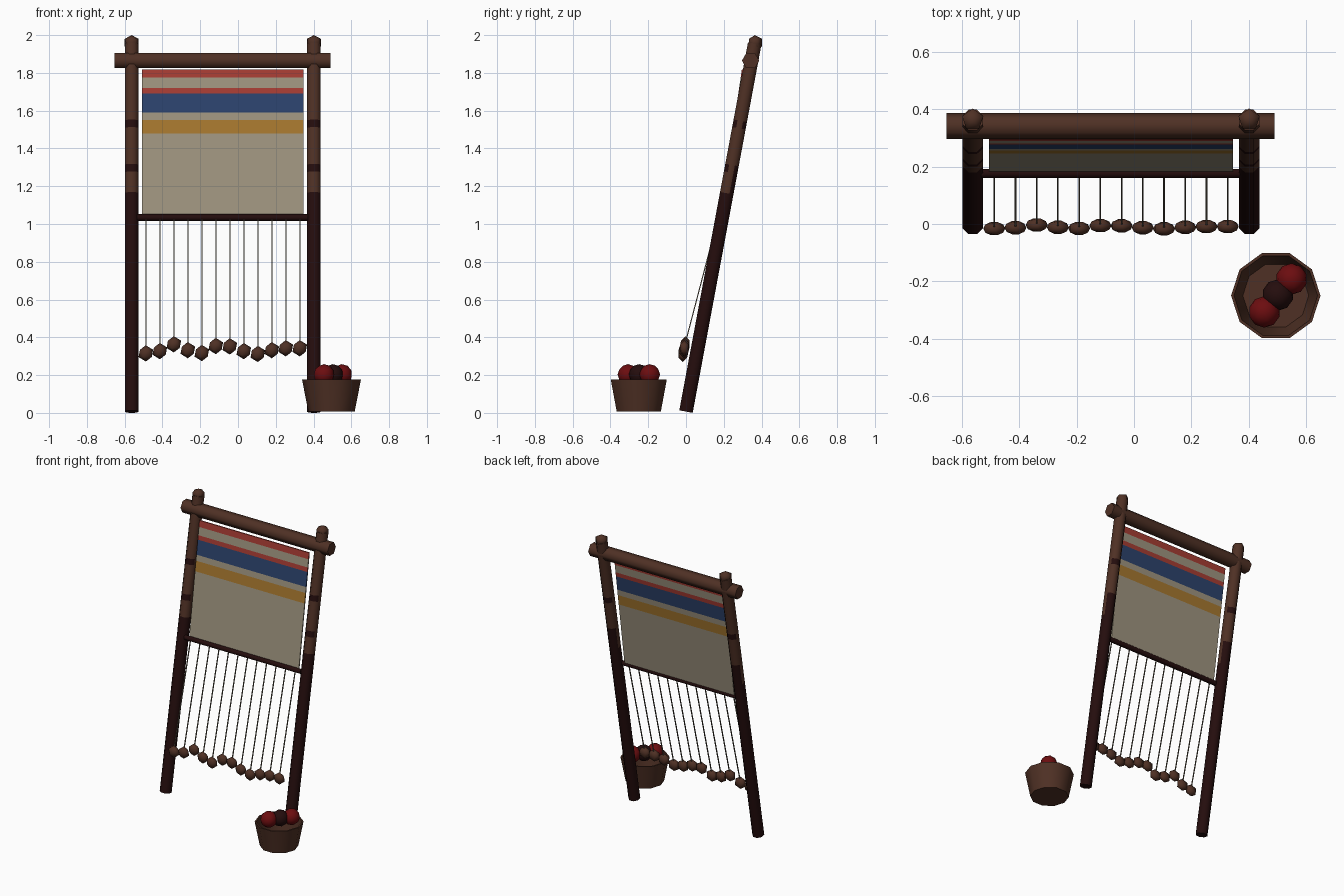
import bpy, bmesh, math
from mathutils import Vector

if "Cube" in bpy.data.objects:
    bpy.data.objects.remove(bpy.data.objects["Cube"])

def mat(name, r, g, b):
    m = bpy.data.materials.new(name)
    m.diffuse_color = (r, g, b, 1)
    m.use_nodes = True
    m.node_tree.nodes["Principled BSDF"].inputs["Base Color"].default_value = m.diffuse_color
    return m

WOOD = mat("brown wood", 0.078, 0.030, 0.018)
DARK = mat("dark wood", 0.018, 0.004, 0.004)
LINEN = mat("linen", 0.34, 0.295, 0.21)
RED = mat("red wool", 0.38, 0.045, 0.033)
BLUE = mat("blue wool", 0.025, 0.055, 0.15)
OCHRE = mat("ochre wool", 0.38, 0.185, 0.028)
YARN = mat("crimson yarn", 0.15, 0.004, 0.005)
CORD = mat("warp cord", 0.15, 0.125, 0.09)
LEAN = 0.186                      # y gained per unit of height

def finish(name, bm, *mats):
    bmesh.ops.recalc_face_normals(bm, faces=bm.faces)
    me = bpy.data.meshes.new(name)
    bm.to_mesh(me)
    bm.free()
    me.shade_smooth()
    me.set_sharp_from_angle(angle=math.radians(65))
    for m in mats:
        me.materials.append(m)
    ob = bpy.data.objects.new(name, me)
    bpy.context.collection.objects.link(ob)
    return ob

def rod(name, a, b, r, n, *mats, turn=0.5, cuts=(), rule=None):
    """Prism from a to b, with rings at the given fractions."""
    a, b = Vector(a), Vector(b)
    q = (b - a).to_track_quat('Z', 'Y')
    bm = bmesh.new()
    rings = []
    for t in (0, *cuts, 1):
        c = a.lerp(b, t)
        rings.append([bm.verts.new(c + q @ Vector((r * math.cos(w), r * math.sin(w), 0)))
                      for w in (2 * math.pi * (i + turn) / n for i in range(n))])
    for lo, hi in zip(rings, rings[1:]):
        for i in range(n):
            j = (i + 1) % n
            bm.faces.new((lo[i], lo[j], hi[j], hi[i]))
    bm.faces.new(rings[0])
    bm.faces.new(rings[-1])
    bmesh.ops.recalc_face_normals(bm, faces=bm.faces)
    if rule:
        for f in bm.faces:
            f.material_index = rule(f)
    return finish(name, bm, *mats)

def ball(name, loc, size, sub, m):
    bm = bmesh.new()
    bmesh.ops.create_icosphere(bm, subdivisions=sub, radius=1)
    for v in bm.verts:
        v.co = Vector(loc) + Vector(v.co[k] * size[k] for k in range(3))
    return finish(name, bm, m)

def knob(name, loc, r, h, m):
    """Five-sided finial: two rings and pointed ends."""
    bm = bmesh.new()
    rings = [[bm.verts.new(Vector(loc) + Vector((r * math.sin(w), r * math.cos(w), z)))
              for w in (2 * math.pi * k / 5 for k in range(5))] for z in (-h / 2, h / 2)]
    ends = [bm.verts.new(Vector(loc) + Vector((0, 0, z))) for z in (-h, h)]
    for i in range(5):
        j = (i + 1) % 5
        bm.faces.new((rings[0][i], rings[0][j], rings[1][j], rings[1][i]))
        for ring, end in zip(rings, ends):
            bm.faces.new((ring[i], ring[j], end))
    return finish(name, bm, m)

# Leaning posts: dark below, brown above with dark patches
def post_colour(f):
    z = f.calc_center_median().z
    if z < 1.16:
        return 1
    if z < 1.27:
        return int(f.normal.y > 0.3)
    if z < 1.31:
        return int(abs(f.normal.x) < 0.8)
    return int(1.505 < z < 1.545 and abs(f.normal.x) < 0.8)

TOP = 1.955
for side, x in (("left", -0.563), ("right", 0.402)):
    rod(side + "_post", (x, 0, 0.007), (x, LEAN * TOP, TOP), 0.039, 8, WOOD, DARK,
        cuts=[z / TOP for z in (1.16, 1.27, 1.31, 1.505, 1.545)], rule=post_colour)
    knob(side + "_post_knob", (x, LEAN * 1.96, 1.96), 0.039, 0.04, WOOD)

# Six-sided cloth beam on top and heddle bar below
rod("top_beam", (-0.655, 0.342, 1.865), (0.49, 0.342, 1.865), 0.046, 6, WOOD, turn=0)
rod("heddle_bar", (-0.535, 0.177, 1.034), (0.37, 0.177, 1.034), 0.018, 6, DARK)

# Woven cloth, striped by height, hanging from the front of the beam
levels = [1.045, 1.48, 1.55, 1.59, 1.69, 1.72, 1.775, 1.818]
stripes = [0, 3, 0, 2, 1, 0, 1]
bm = bmesh.new()
rows = []
for z in levels:
    y = 0.186 + (z - 1.045) * 0.147
    rows.append([bm.verts.new(p) for p in ((-0.507, y - 0.004, z), (0.346, y - 0.004, z),
                                           (0.346, y + 0.004, z), (-0.507, y + 0.004, z))])
for lo, hi, s in zip(rows, rows[1:], stripes):
    for i in range(4):
        j = (i + 1) % 4
        bm.faces.new((lo[i], lo[j], hi[j], hi[i])).material_index = s
bm.faces.new(rows[0])
bm.faces.new(rows[-1]).material_index = 1
finish("woven_cloth", bm, LINEN, RED, BLUE, OCHRE)

# Warp threads, each pulled down by a stone weight
heights = [.315, .327, .363, .332, .317, .354, .352, .327, .312, .332, .342, .342]
for i, z in enumerate(heights):
    x = -0.488 + 0.0741 * i
    y = 0.168 + (z - 1.025) * 0.262
    rod(f"warp_thread_{i + 1}", (x, 0.168, 1.025), (x, y, z), 0.004, 4, CORD)
    ball(f"loom_weight_{i + 1}", (x, y + 0.002, z), (0.043, 0.027, 0.043), 1, WOOD)

# Ten-sided basket: turned profile with floor and wall thickness
bm = bmesh.new()
rings = [[bm.verts.new((0.495 + r * math.cos(math.pi * k / 5),
                        -0.25 + r * math.sin(math.pi * k / 5), z)) for k in range(10)]
         for r, z in ((0.123, 0.008), (0.156, 0.177), (0.146, 0.177), (0.115, 0.02))]
for lo, hi in zip(rings, rings[1:]):
    for i in range(10):
        j = (i + 1) % 10
        bm.faces.new((lo[i], lo[j], hi[j], hi[i]))
bm.faces.new(rings[0])
bm.faces.new(rings[-1])
finish("basket", bm, WOOD)

# Yarn balls in the basket
for i, (x, y, m) in enumerate(((0.455, -0.307, YARN), (0.502, -0.248, DARK), (0.55, -0.192, YARN))):
    ball(f"yarn_ball_{i + 1}", (x, y, 0.203), (0.055,) * 3, 2, m)
